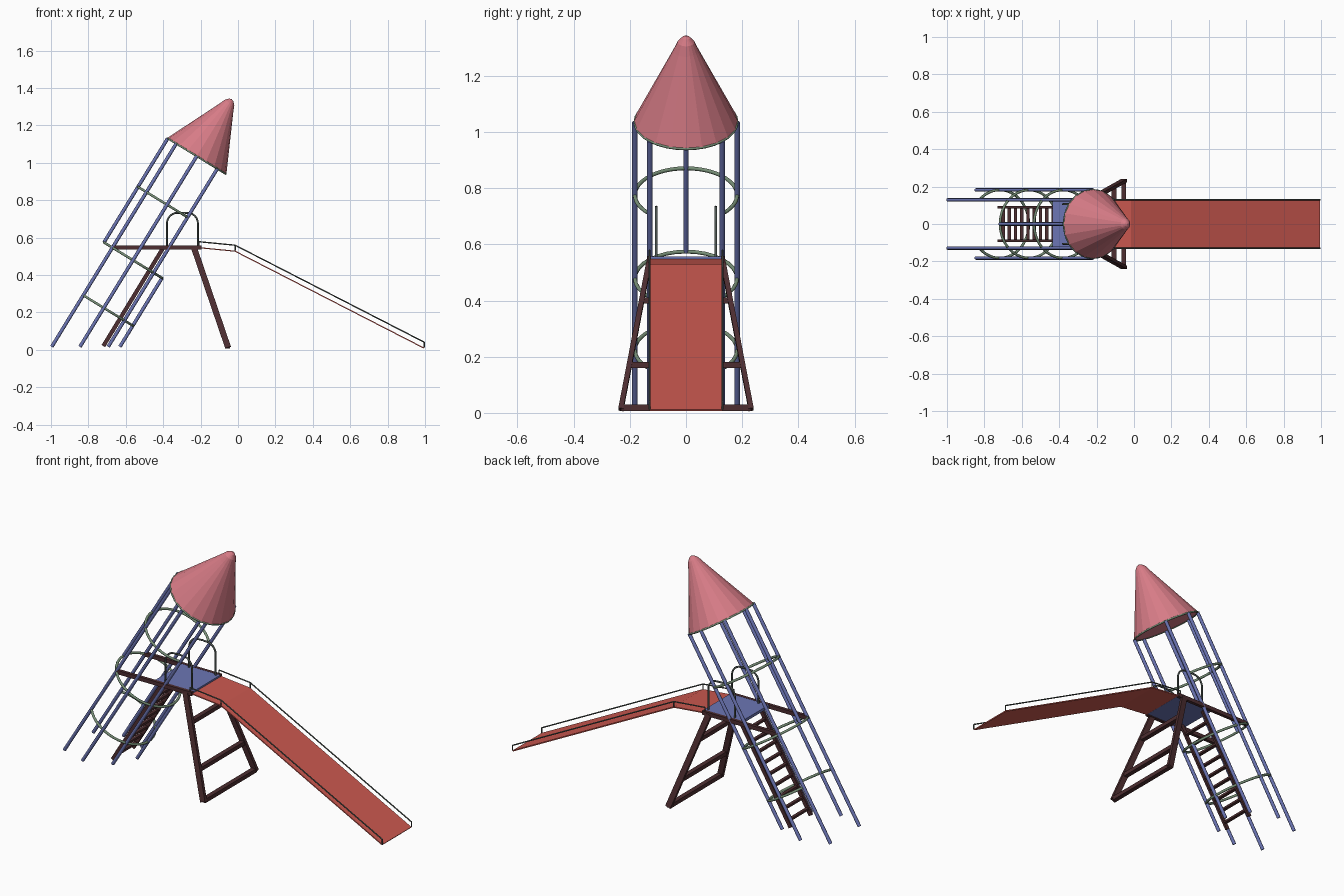
import bpy, bmesh
from math import radians, sin, cos, pi
from mathutils import Vector, Matrix

cube = bpy.data.objects.get("Cube")
if cube:
    bpy.data.objects.remove(cube, do_unlink=True)


def material(name, rgb):
    m = bpy.data.materials.new(name)
    m.use_nodes = True
    m.diffuse_color = (*rgb, 1)
    m.node_tree.nodes["Principled BSDF"].inputs["Base Color"].default_value = (*rgb, 1)
    return m


PINK = material("roof_pink", (0.68, 0.2, 0.24))
RED = material("slide_red", (0.6, 0.1, 0.08))
BLUE = material("pole_blue", (0.15, 0.18, 0.46))
WOOD = material("dark_wood", (0.075, 0.027, 0.03))
GREEN = material("ring_green", (0.18, 0.27, 0.18))
STEEL = material("rail_grey", (0.08, 0.1, 0.09))


def add_object(name, mesh, mat):
    mesh.materials.clear()
    mesh.materials.append(mat)
    obj = bpy.data.objects.new(name, mesh)
    bpy.context.collection.objects.link(obj)
    return obj


def tube(name, points, radius, mat, cyclic=False):
    """Round bar along a path, turned into a mesh."""
    curve = bpy.data.curves.new(name, "CURVE")
    curve.dimensions = "3D"
    curve.bevel_depth = radius
    curve.bevel_resolution = 2
    curve.use_fill_caps = True
    spline = curve.splines.new("POLY")
    spline.points.add(len(points) - 1)
    for p, co in zip(spline.points, points):
        p.co = (*co, 1)
    spline.use_cyclic_u = cyclic
    temp = bpy.data.objects.new(name + "_path", curve)
    mesh = bpy.data.meshes.new_from_object(temp)
    bpy.data.objects.remove(temp)
    return add_object(name, mesh, mat)


def beam(name, a, b, width, depth, mat):
    """Rectangular bar from a to b; width lies along y, or x for crossbars."""
    a, b = Vector(a), Vector(b)
    z = (b - a).normalized()
    side = Vector((1, 0, 0)) if abs(z.y) > 0.9 else Vector((0, 1, 0))
    x = (side - z * side.dot(z)).normalized()
    rot = Matrix((x, z.cross(x), z)).transposed().to_4x4()
    size = Matrix.Diagonal((width, depth, (b - a).length, 1))
    bm = bmesh.new()
    bmesh.ops.create_cube(bm, size=1, matrix=Matrix.Translation((a + b) / 2) @ rot @ size)
    mesh = bpy.data.meshes.new(name)
    bm.to_mesh(mesh)
    bm.free()
    return add_object(name, mesh, mat)


# Leaning tower frame: s runs along the axis, u across it, y sideways
LEAN = radians(31.5)
AXIS = Vector((sin(LEAN), 0, cos(LEAN)))
ACROSS = Vector((cos(LEAN), 0, -sin(LEAN)))
BASE = Vector((-0.845, 0, 0.016))
R = 0.182
RING_LOW, RING_MID, RING_HIGH, ROOF = 0.244, 0.543, 0.891, 1.195


def tower(s, u, y):
    return BASE + AXIS * s + ACROSS * u + Vector((0, y, 0))


# Tower poles, with the back one above the ladder and the front one below the deck
for i in range(8):
    a = i * pi / 4
    u, y = R * cos(a), R * sin(a)
    start = RING_MID if i == 4 else u * sin(LEAN) / cos(LEAN)
    end = RING_MID if i == 0 else ROOF
    tube(f"tower_pole_{i + 1}", [tower(start, u, y), tower(end, u, y)], 0.0095, BLUE)


# Hoops: the low one opens at the back, the high one at the front
def hoop(name, s, start, end, radius=0.007):
    closed = end - start >= 360
    n = 32
    angles = [radians(start + (end - start) * k / n) for k in range(n if closed else n + 1)]
    tube(name, [tower(s, R * cos(a), R * sin(a)) for a in angles], radius, GREEN, closed)


hoop("low_hoop", RING_LOW, -135, 135)
hoop("middle_hoop", RING_MID, 0, 360)
hoop("high_hoop", RING_HIGH, 45, 315)
hoop("roof_hoop", ROOF, 0, 360, 0.005)

# Faceted roof cone with a blunt nose
SIDES = 20
profile = [(0.186, 0), (0.045, 0.3), (0.03, 0.335), (0.014, 0.353)]
bm = bmesh.new()
loops = [[bm.verts.new(tower(ROOF + h, r * cos(2 * pi * k / SIDES), r * sin(2 * pi * k / SIDES)))
          for k in range(SIDES)] for r, h in profile]
for lo, hi in zip(loops, loops[1:]):
    for k in range(SIDES):
        j = (k + 1) % SIDES
        bm.faces.new((lo[k], lo[j], hi[j], hi[k]))
bm.faces.new(loops[0])
tip = bm.verts.new(tower(ROOF + 0.358, 0, 0))
for k in range(SIDES):
    bm.faces.new((loops[-1][k], loops[-1][(k + 1) % SIDES], tip))
bmesh.ops.recalc_face_normals(bm, faces=bm.faces)
roof_mesh = bpy.data.meshes.new("roof_cone")
bm.to_mesh(roof_mesh)
bm.free()
add_object("roof_cone", roof_mesh, PINK)

# Deck
beam("deck", (-0.435, 0, 0.549), (-0.195, 0, 0.549), 0.25, 0.016, BLUE)

# Paired parts: deck beams, legs, ladder rails, hand hoops, slide rails
LEG_TOP, LEG_FOOT = Vector((-0.235, 0.13, 0.545)), Vector((-0.053, 0.232, 0.012))
LADDER_FOOT, LADDER_TOP = Vector((-0.72, 0.09, 0.02)), Vector((-0.4, 0.09, 0.545))
slide_path = [(-0.21, 0.549), (-0.015, 0.53), (0.995, 0.012)]
for side, s in (("left", 1), ("right", -1)):
    flip = Matrix.Diagonal((1, s, 1))
    beam(f"deck_beam_{side}", (-0.67, s * 0.128, 0.547), (-0.195, s * 0.128, 0.547), 0.018, 0.022, WOOD)
    beam(f"support_leg_{side}", flip @ LEG_TOP, flip @ LEG_FOOT, 0.018, 0.032, WOOD)
    beam(f"ladder_rail_{side}", flip @ LADDER_FOOT, flip @ LADDER_TOP, 0.012, 0.022, WOOD)
    arch = [(-0.38, s * 0.106, 0.55)]
    for k in range(13):
        a = pi - pi * k / 12
        shift = -0.025 if k < 6 else 0.025 if k > 6 else 0
        arch.append((-0.297 + shift + 0.058 * cos(a), s * 0.106, 0.675 + 0.058 * sin(a)))
    arch.append((-0.214, s * 0.106, 0.55))
    tube(f"hand_hoop_{side}", arch, 0.005, STEEL)
    rail = [(x, s * 0.13, z + 0.029) for x, z in slide_path]
    tube(f"slide_rail_{side}", rail, 0.0035, STEEL)
    for k, (x, z) in enumerate(slide_path):
        tube(f"slide_rail_post_{side}_{k + 1}", [(x, s * 0.13, z), (x, s * 0.13, z + 0.029)], 0.0035, STEEL)

# Crossbars between the support legs
for k, z in enumerate((0.018, 0.17, 0.4)):
    p = LEG_FOOT.lerp(LEG_TOP, (z - LEG_FOOT.z) / (LEG_TOP.z - LEG_FOOT.z))
    beam(f"support_crossbar_{k + 1}", (p.x, -p.y, z), (p.x, p.y, z), 0.026, 0.022, WOOD)

# Ladder rungs
for k in range(9):
    p = LADDER_FOOT.lerp(LADDER_TOP, (k + 0.6) / 9.6)
    beam(f"ladder_rung_{k + 1}", (p.x, -0.09, p.z), (p.x, 0.09, p.z), 0.018, 0.012, WOOD)

# Slide sheet, given a little thickness
bm = bmesh.new()
rows = [[bm.verts.new((x, y, z)) for y in (-0.13, 0.13)] for x, z in slide_path]
for a, b in zip(rows, rows[1:]):
    bm.faces.new((a[0], b[0], b[1], a[1]))
slide_mesh = bpy.data.meshes.new("slide")
bm.to_mesh(slide_mesh)
bm.free()
slide = add_object("slide", slide_mesh, RED)
slide.modifiers.new("thickness", "SOLIDIFY").thickness = 0.006
